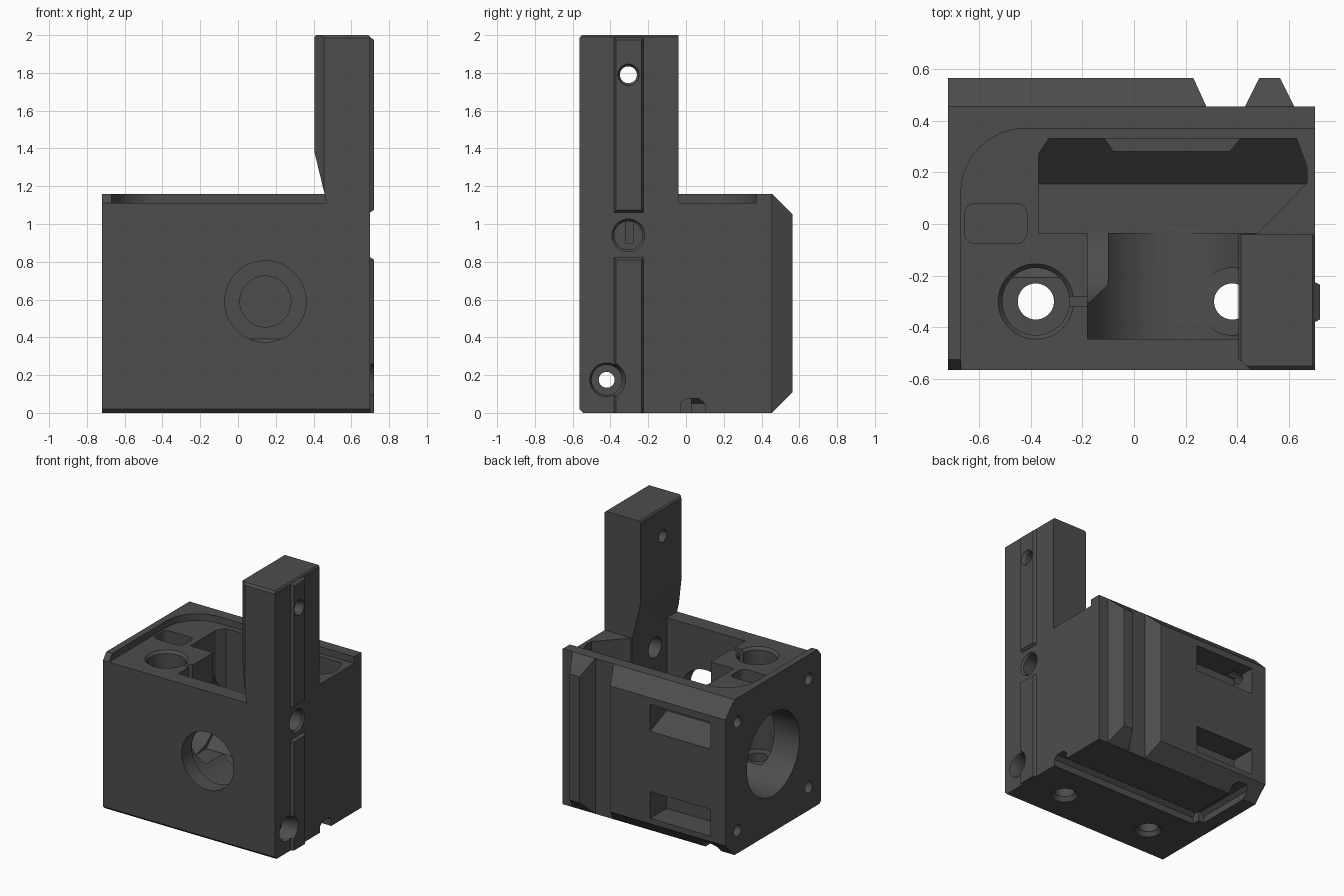
import bpy, bmesh, math
from mathutils import Vector

if "Cube" in bpy.data.objects:
    bpy.data.objects.remove(bpy.data.objects["Cube"])

mat = bpy.data.materials.new("dark_grey_plastic")
mat.diffuse_color = (0.075, 0.075, 0.075, 1)
mat.use_nodes = True
mat.node_tree.nodes["Principled BSDF"].inputs["Base Color"].default_value = mat.diffuse_color

# axis -> map of (u, v, along) to x, y, z
MAP = {'x': lambda u, v, w: (w, u, v),
       'y': lambda u, v, w: (u, w, v),
       'z': lambda u, v, w: (u, v, w)}


def loft(name, axis, p0, p1, lo, hi):
    """Solid between two matching outlines along an axis."""
    bm = bmesh.new()
    a = [bm.verts.new(MAP[axis](u, v, lo)) for u, v in p0]
    b = [bm.verts.new(MAP[axis](u, v, hi)) for u, v in p1]
    bm.faces.new(a)
    bm.faces.new(b)
    n = len(a)
    for i in range(n):
        bm.faces.new((a[i], a[(i + 1) % n], b[(i + 1) % n], b[i]))
    bmesh.ops.recalc_face_normals(bm, faces=bm.faces)
    me = bpy.data.meshes.new(name)
    bm.to_mesh(me)
    bm.free()
    me.materials.append(mat)
    ob = bpy.data.objects.new(name, me)
    bpy.context.collection.objects.link(ob)
    return ob


def prism(axis, pts, lo, hi, name="cutter"):
    return loft(name, axis, pts, pts, lo, hi)


def arc(cu, cv, r, a0, a1, n):
    return [(cu + r * math.cos(math.radians(a0 + (a1 - a0) * i / n)),
             cv + r * math.sin(math.radians(a0 + (a1 - a0) * i / n))) for i in range(n + 1)]


def cyl(axis, u, v, r, lo, hi, r2=None, n=48):
    return loft("cutter", axis, arc(u, v, r, 0, 360, n)[:-1],
                arc(u, v, r2 or r, 0, 360, n)[:-1], lo, hi)


def combine(base, other, op='DIFFERENCE'):
    m = base.modifiers.new("join", 'BOOLEAN')
    m.operation, m.solver, m.object = op, 'EXACT', other
    bpy.context.view_layer.objects.active = base
    bpy.ops.object.modifier_apply(modifier=m.name)
    bpy.data.objects.remove(other)


# main block with chamfered rear edges
body = prism('x', [(-.565, .02), (-.545, 0), (.455, 0), (.565, .11), (.565, 1.05),
                   (.455, 1.16), (-.565, 1.16)], -.72, .70, "housing_body")

# recessed top face with a rounded corner, and the beveled rim end
combine(body, prism('z', [(-.67, -1), *arc(-.42, .12, .25, 180, 90, 12), (1, .37), (1, -1)],
                    1.11, 1.4))
combine(body, prism('x', [(-.6, 1.11), (-.565, 1.11), (-.525, 1.16), (-.525, 1.3), (-.6, 1.3)],
                    -.8, -.6))

# vertical grooves on the rear
combine(body, prism('z', [(.23, .565), (.28, .455), (.43, .455), (.485, .565),
                          (.485, .7), (.23, .7)], -.1, 1.3))
combine(body, prism('z', [(.565, .565), (.62, .455), (.8, .455), (.8, .7), (.565, .7)], -.1, 1.3))

# rear cavity: top opening outline, with a floor sloping up to the back wall
cavity = prism('z', [(-.37, -.035), (-.37, .27), (-.33, .33), (.63, .33), (.67, .22),
                     (.67, .16), (.48, -.035)], .2, 1.5)
combine(cavity, prism('x', [(-.2, .1), (-.2, .27), (.155, .27), (.34, .45), (.5, .45), (.5, .1)],
                      -1, 1))
combine(cavity, prism('z', [(-.12, .34), (-.08, .28), (.37, .28), (.42, .34)], .1, 1.0))
combine(body, cavity)

# front gear compartment with a round floor
combine(body, prism('y', [(-.18, 1.5), *arc(.145, .59, .325, 180, 360, 32), (.47, 1.5)],
                    -.445, -.03))

# large bore on the left side, front opening and its blind seat in the back wall
combine(body, cyl('x', 0, .58, .31, -1, -.1, n=64))
combine(body, cyl('y', .145, .59, .215, -.7, -.43, n=64))
combine(body, cyl('y', .145, .59, .135, .25, .39))

# vertical bolt holes and counterbores
for x in (-.38, .38):
    combine(body, cyl('z', x, -.3, .07, -.1, .6))
    combine(body, cyl('z', x, -.3, .10, -.01, .03, .07))
combine(body, cyl('z', -.38, -.3, .13, .35, 1.2))
combine(body, cyl('z', -.38, -.3, .13, 1.09, 1.115, .15))
combine(body, cyl('z', .38, -.3, .13, .3, .6))
combine(body, prism('z', [(-.3, -.32), (-.1, -.32), (-.1, -.28), (-.3, -.28)], .9, 1.2))

# shallow rounded pocket in the top face
combine(body, prism('z', arc(-.455, .04, .04, 0, 90, 6) + arc(-.615, .04, .04, 90, 180, 6)
                    + arc(-.615, -.035, .04, 180, 270, 6) + arc(-.455, -.035, .04, 270, 360, 6),
                    .95, 1.2))

# screw windows in the rear, with inward sloping floors
combine(body, prism('x', [(.37, .88), (.37, 1.0), (.7, 1.0), (.7, .80), (.565, .80)], -.6, -.1))
combine(body, prism('x', [(.37, .15), (.37, .35), (.7, .35), (.7, .15)], -.6, -.1))

# four mounting screw holes on the left side
for y in (-.42, .42):
    for z in (.17, .98):
        combine(body, cyl('x', y, z, .042, -.8, -.52, n=24))

# cable channel under the base, turning to the rear
channel = [(0, -.1), (0, .05), (.03, .075), (.10, .075), (.13, .05), (.13, -.1)]
combine(body, prism('x', [(u - .03, v) for u, v in channel], -.56, .9))
combine(body, prism('y', [(u - .61, v) for u, v in channel], .03, .8))

# upright arm, cut at its front left corner and top edges
arm = prism('y', [(.47, 1.0), (.47, 1.11), (.405, 1.38), (.405, 1.99), (.415, 2.0),
                  (.69, 2.0), (.70, 1.99), (.70, 1.0)], -.565, -.04, "arm")
combine(arm, prism('z', [(.3, -.6), (.46, -.6), (.46, -.57), (.40, -.52), (.3, -.52)], 1.13, 2.2))
combine(arm, prism('x', [(-.6, 1.985), (-.565, 1.985), (-.55, 2.0), (-.55, 2.1), (-.6, 2.1)], 0, 1))
combine(body, arm, 'UNION')

# tapered guide rails on the right side
for lo, hi in ((0, .83), (1.055, 1.995)):
    wide = [(-.385, lo), (-.22, lo), (-.22, hi), (-.385, hi)]
    slim = [(-.37, lo + .02 * (lo > 0)), (-.235, lo + .02 * (lo > 0)),
            (-.235, hi - .02), (-.37, hi - .02)]
    rail = loft("rail", 'x', [wide[0], *wide[1:]], slim, .69, .72)
    combine(body, rail, 'UNION')

# cross holes through the right side and arm
combine(body, cyl('x', -.305, 1.79, .045, .2, .9, n=32))
combine(body, cyl('x', -.305, 1.79, .045, .70, .725, .06, n=32))
combine(body, cyl('x', -.305, .94, .075, .40, .9, n=32))
combine(body, cyl('x', -.305, .94, .075, .685, .71, .095, n=32))
combine(body, cyl('x', -.42, .175, .042, -.9, .9, n=32))
combine(body, cyl('x', -.42, .175, .08, .60, .9, n=32))
combine(body, cyl('x', -.42, .175, .08, .68, .73, .105, n=32))

# smooth the round surfaces and keep edges sharp
bpy.ops.object.select_all(action='DESELECT')
body.select_set(True)
bpy.context.view_layer.objects.active = body
bpy.ops.object.shade_smooth_by_angle(angle=math.radians(30))
